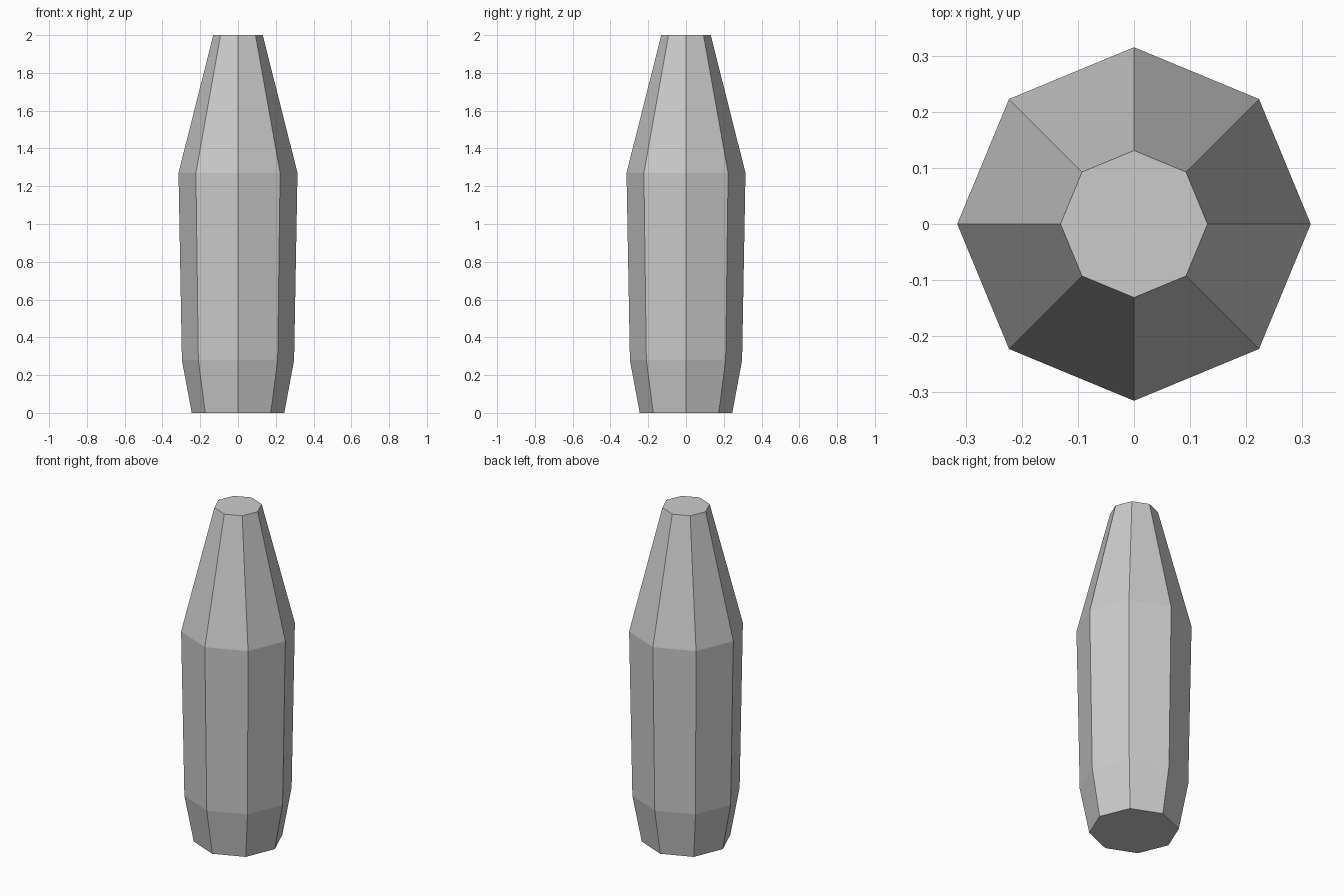
import bpy, bmesh
from math import cos, sin, tau

cube = bpy.data.objects.get("Cube")
if cube:
    bpy.data.objects.remove(cube, do_unlink=True)

SIDES = 8
# radius and height of each ring, from base to tip
PROFILE = [(0.245, 0), (0.297, 0.28), (0.315, 1.27), (0.131, 2)]

# Plain grey surface
grey = bpy.data.materials.new("plain_grey")
grey.use_nodes = True
colour = (0.6, 0.6, 0.6, 1)
grey.diffuse_color = colour
grey.node_tree.nodes["Principled BSDF"].inputs["Base Color"].default_value = colour

# Tapered eight-sided body, corners on the axes
bm = bmesh.new()
rings = [[bm.verts.new((r * cos(tau * i / SIDES), r * sin(tau * i / SIDES), z))
          for i in range(SIDES)] for r, z in PROFILE]
for low, high in zip(rings, rings[1:]):
    for i in range(SIDES):
        j = (i + 1) % SIDES
        bm.faces.new((low[i], low[j], high[j], high[i]))

# Flat base and tip
bm.faces.new(rings[0][::-1])
bm.faces.new(rings[-1])

mesh = bpy.data.meshes.new("tapered_body")
bm.to_mesh(mesh)
bm.free()
mesh.materials.append(grey)
body = bpy.data.objects.new("tapered_body", mesh)
bpy.context.collection.objects.link(body)
